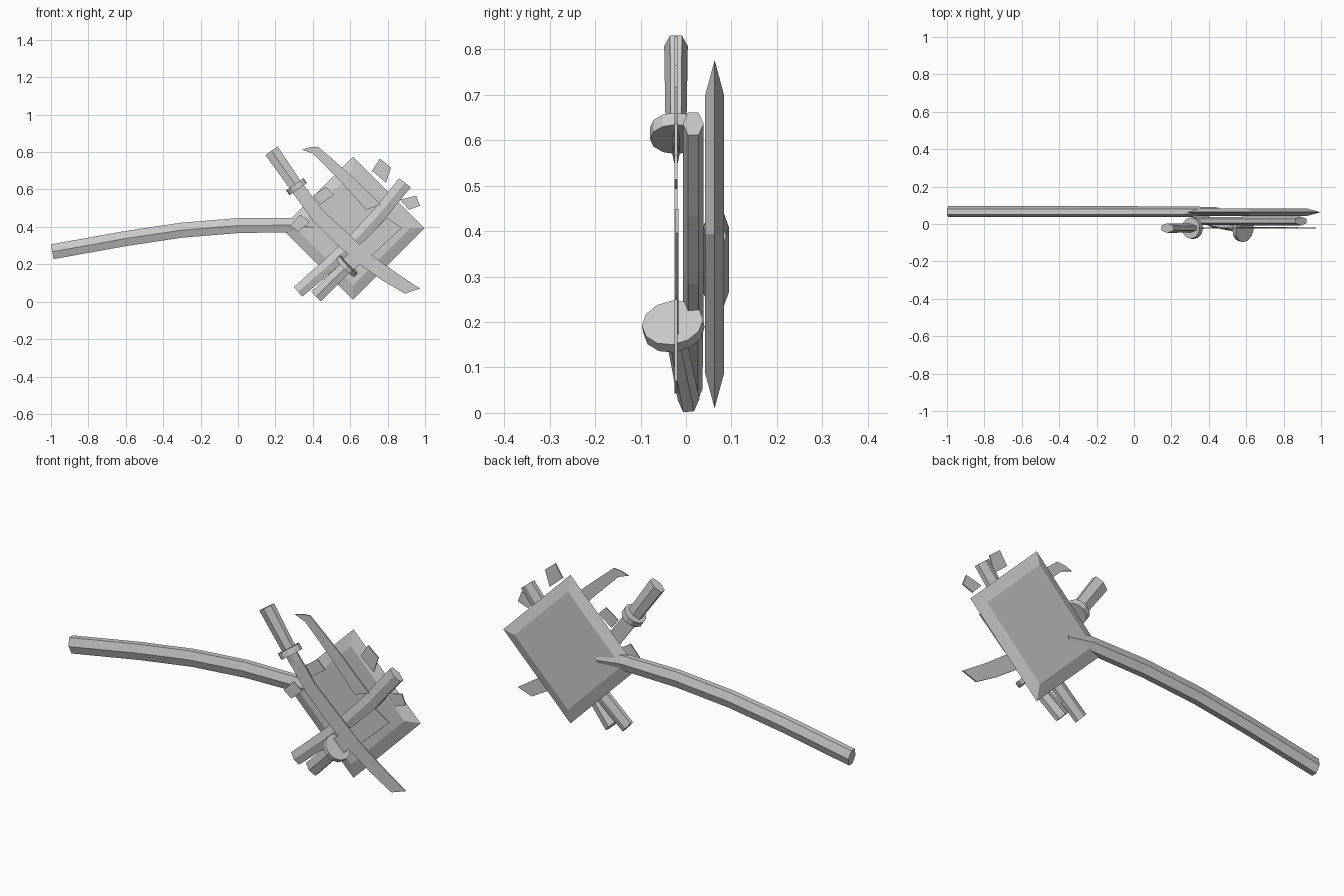
import bpy
from math import sin, cos, pi
from mathutils import Vector

if "Cube" in bpy.data.objects:
    bpy.data.objects.remove(bpy.data.objects["Cube"])

def make(name, verts, faces):
    me = bpy.data.meshes.new(name)
    me.from_pydata([tuple(v) for v in verts], [], faces)
    me.update()
    ob = bpy.data.objects.new(name, me)
    bpy.context.collection.objects.link(ob)
    bpy.context.view_layer.objects.active = ob
    bpy.ops.object.mode_set(mode='EDIT')
    bpy.ops.mesh.select_all(action='SELECT')
    bpy.ops.mesh.normals_make_consistent(inside=False)
    bpy.ops.object.mode_set(mode='OBJECT')
    return ob

def skin(name, loops):
    """Join equal loops of points into a closed solid."""
    n = len(loops[0])
    faces = [(r*n + i, r*n + (i+1) % n, (r+1)*n + (i+1) % n, (r+1)*n + i)
             for r in range(len(loops)-1) for i in range(n)]
    faces += [tuple(range(n)), tuple(range((len(loops)-1)*n, len(loops)*n))]
    return make(name, [v for l in loops for v in l], faces)

def sweep(name, path, wide, deep, sides=6, taper=None):
    """Sweep a flattened polygon section along a path."""
    pts = [Vector(p) for p in path]
    loops = []
    for i, p in enumerate(pts):
        t = (pts[min(i+1, len(pts)-1)] - pts[max(i-1, 0)]).normalized()
        n = t.cross(Vector((0, 1, 0))).normalized()
        b = n.cross(t)
        k = taper[i] if taper else 1
        corner = sin(pi/3) if sides == 6 else 1
        loops.append([p + k*(b*deep*cos(2*pi*j/sides) + n*wide/corner*sin(2*pi*j/sides))
                      for j in range(sides)])
    return skin(name, loops)

def flat(name, outline, y=-0.022, t=0.003):
    """Thin plate from a front-view outline."""
    return skin(name, [[(x, y+s*t, z) for x, z in outline] for s in (-1, 1)])

def disc(name, centre, axis, r, t):
    c, a = Vector(centre), Vector(axis).normalized()
    return sweep(name, [c - a*t/2, c + a*t/2], r, r, 12)

# diamond mallet head with chamfered rim
diamond = [(1, 0), (0, 1), (-1, 0), (0, -1)]
skin("diamond_plate", [[(0.615 + r*a, y, 0.393 + r*b) for a, b in diamond]
                       for r, y in ((0.305, 0.042), (0.383, 0.063), (0.305, 0.084))])

# long curved shaft
sweep("curved_shaft", [(-0.993, 0.066, 0.267), (-0.605, 0.066, 0.337), (-0.305, 0.066, 0.382),
                       (0, 0.066, 0.407), (0.31, 0.066, 0.41), (0.45, 0.066, 0.39)],
      0.04, 0.029, taper=[1, 1, 1, 1, 0.95, 0.8])

# scabbard
sweep("scabbard", [(0.893, 0.016, 0.636), (0.749, 0.016, 0.46), (0.61, 0.016, 0.31),
                   (0.476, 0.016, 0.187), (0.321, 0.016, 0.053)], 0.039, 0.023,
      taper=[1, 1, 1, 0.95, 0.88])

# whole sword
sweep("sword_handle", [(0.179, -0.022, 0.807), (0.313, -0.022, 0.615)], 0.04, 0.026,
      taper=[1, 0.88])
disc("sword_guard", (0.313, -0.022, 0.615), (0.134, 0, -0.192), 0.057, 0.032)
sweep("sword_collar", [(0.313, -0.022, 0.615), (0.345, -0.022, 0.57)], 0.036, 0.008)
flat("sword_blade", [(0.358, 0.615), (0.455, 0.487), (0.578, 0.374), (0.706, 0.257),
                     (0.829, 0.166), (0.973, 0.07), (0.893, 0.043), (0.775, 0.112),
                     (0.652, 0.198), (0.524, 0.31), (0.401, 0.433), (0.30, 0.572)])

# broken sword
sweep("broken_handle", [(0.419, 0.006, 0.029), (0.583, -0.027, 0.19)], 0.037, 0.024,
      taper=[1, 0.9])
disc("broken_guard", (0.583, -0.028, 0.19), (0.164, -0.033, 0.161), 0.068, 0.025)
flat("broken_blade_stub", [(0.556, 0.225), (0.679, 0.332), (0.797, 0.449),
                           (0.877, 0.396), (0.733, 0.262), (0.61, 0.166)], y=-0.02)
flat("broken_blade_tip", [(0.342, 0.813), (0.385, 0.826), (0.428, 0.829), (0.588, 0.69),
                          (0.765, 0.519), (0.684, 0.492), (0.545, 0.647), (0.401, 0.791)])

# loose blade shards
shards = [[(0.717, 0.70), (0.759, 0.765), (0.818, 0.717), (0.791, 0.636)],
          [(0.866, 0.545), (0.952, 0.567), (0.973, 0.513), (0.914, 0.492)],
          [(0.401, 0.567), (0.471, 0.615), (0.513, 0.572), (0.439, 0.519)],
          [(0.278, 0.406), (0.332, 0.465), (0.385, 0.428), (0.321, 0.374)]]
for i, s in enumerate(shards):
    flat(f"blade_shard_{i+1}", s)
